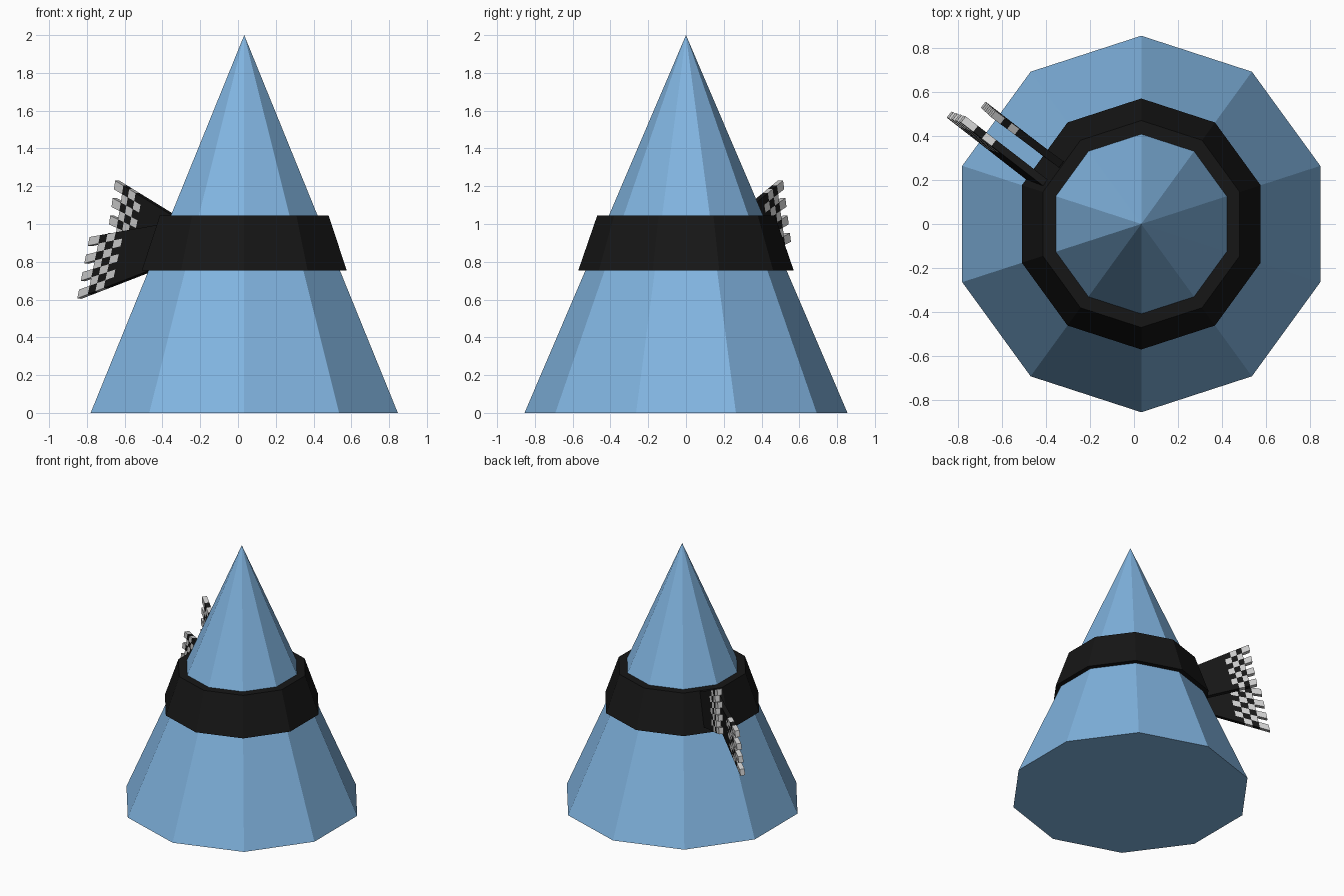
import bpy, math
from mathutils import Vector

if "Cube" in bpy.data.objects:
    bpy.data.objects.remove(bpy.data.objects["Cube"])

SIDES, CX = 10, 0.033


def material(name, rgb):
    m = bpy.data.materials.new(name)
    m.diffuse_color = (*rgb, 1)
    m.use_nodes = True
    m.node_tree.nodes["Principled BSDF"].inputs["Base Color"].default_value = m.diffuse_color
    return m


blue = material("blue", (0.22, 0.46, 0.75))
black = material("black", (0.008, 0.008, 0.008))
light = material("light_grey", (0.75, 0.75, 0.75))


def add_object(name, verts, faces, mats):
    me = bpy.data.meshes.new(name)
    me.from_pydata(verts, [], faces)
    for m in mats:
        me.materials.append(m)
    ob = bpy.data.objects.new(name, me)
    bpy.context.collection.objects.link(ob)
    return ob


def ring(r, z):
    angles = [math.pi / 2 + 2 * math.pi * i / SIDES for i in range(SIDES)]
    return [(CX + r * math.cos(a), r * math.sin(a), z) for a in angles]


# Ten-sided cone body
add_object("cone_body", ring(0.855, 0) + [(CX, 0, 2)],
           [tuple(reversed(range(SIDES)))] +
           [(i, (i + 1) % SIDES, SIDES) for i in range(SIDES)], [blue])

# Scarf band: closed profile swept round the cone
profile = [(0.57, 0.755), (0.47, 1.045), (0.405, 1.045), (0.53, 0.755)]
n = len(profile)
verts = [v for r, z in profile for v in ring(r, z)]
faces = []
for k in range(n):
    a, b = k * SIDES, (k + 1) % n * SIDES
    for i in range(SIDES):
        j = (i + 1) % SIDES
        faces.append((a + i, a + j, b + j, b + i))
add_object("scarf_band", verts, faces, [black])


# Scarf tails: checked grid with a fringe of light tips, thickened
def tail(name, in_low, in_top, out_low, out_top, rows=7):
    us = [0, 0.54, 0.65, 0.76, 0.86, 1]
    a, b, c, d = map(Vector, (in_low, in_top, out_low, out_top))
    verts = [a.lerp(c, u).lerp(b.lerp(d, u), r / rows)
             for u in us for r in range(rows + 1)]
    faces, mats = [], []
    last = len(us) - 2
    for k in range(last + 1):
        for r in range(rows):
            if k == last and r % 2:
                continue  # gap between fringe tips
            p = k * (rows + 1) + r
            faces.append((p, p + 1, p + rows + 2, p + rows + 1))
            mats.append(int(k > 0 and (k + r) % 2 == 0))
    ob = add_object(name, verts, faces, [black, light])
    for poly, m in zip(ob.data.polygons, mats):
        poly.material_index = m
    mod = ob.modifiers.new("thickness", 'SOLIDIFY')
    mod.thickness, mod.offset = 0.035, 0


tail("lower_tail", (-0.44, 0.185, 0.76), (-0.38, 0.17, 1.0),
     (-0.84, 0.497, 0.605), (-0.775, 0.475, 0.93))
tail("upper_tail", (-0.40, 0.32, 0.80), (-0.33, 0.27, 1.04),
     (-0.685, 0.542, 0.905), (-0.64, 0.50, 1.23))
